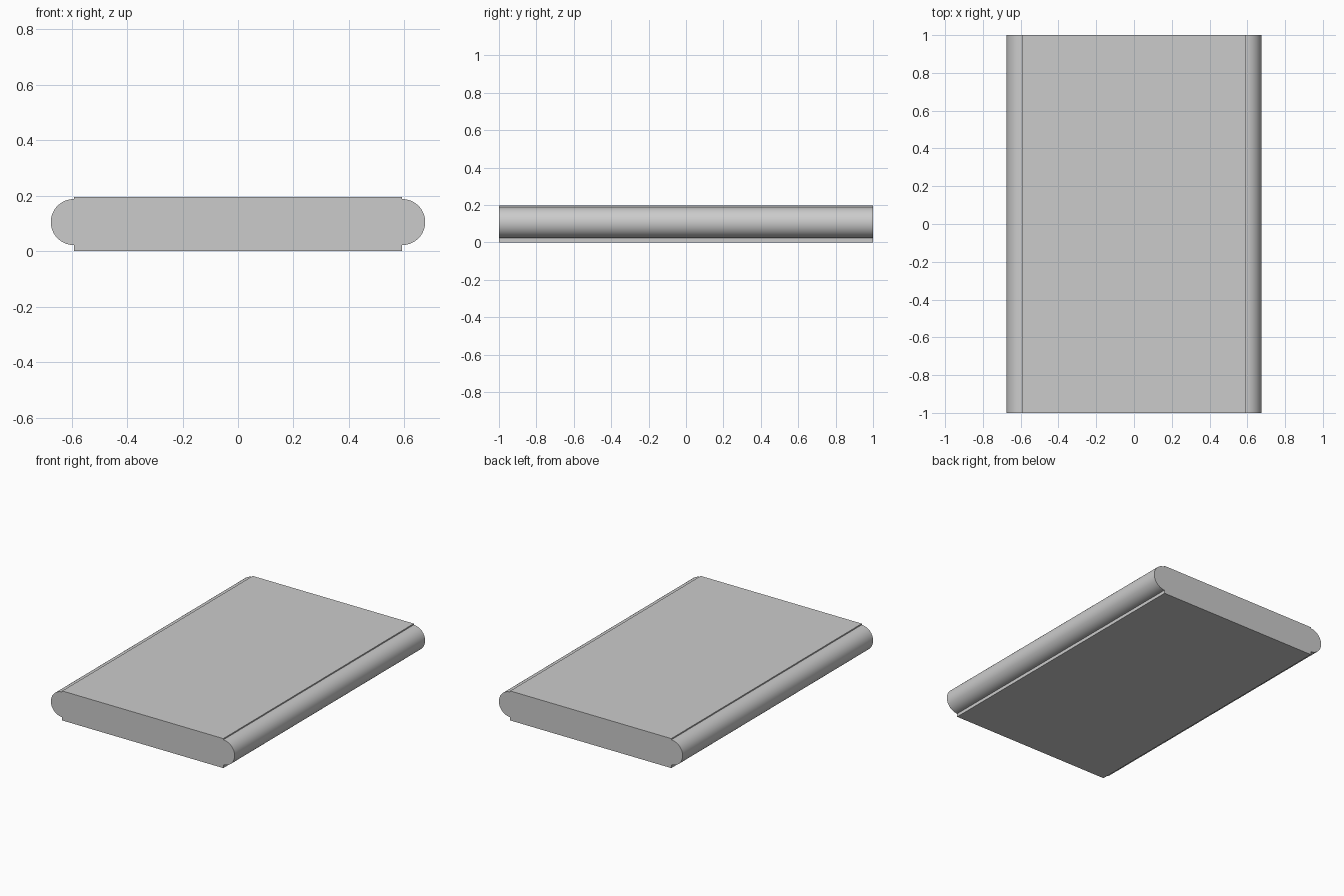
import bpy, bmesh, math

if "Cube" in bpy.data.objects:
    bpy.data.objects.remove(bpy.data.objects["Cube"])

HALF_W, HEIGHT, LENGTH = 0.592, 0.196, 2.0   # flat slab
R, CZ, SEGS = 0.083, 0.105, 32               # rounded side rails


def side(sign):
    # one side of the cross-section, bottom to top: slab corner, half round, slab corner
    pts = [(sign * HALF_W, 0)]
    for i in range(SEGS + 1):
        a = -math.pi / 2 + math.pi * i / SEGS
        pts.append((sign * (HALF_W + R * math.cos(a)), CZ + R * math.sin(a)))
    pts.append((sign * HALF_W, HEIGHT))
    return pts


# cross-section swept along y into one solid slab with rounded rails
profile = side(1) + side(-1)[::-1]
bm = bmesh.new()
face = bm.faces.new([bm.verts.new((x, -LENGTH / 2, z)) for x, z in profile])
ext = bmesh.ops.extrude_face_region(bm, geom=[face], use_keep_orig=True)
moved = [g for g in ext["geom"] if isinstance(g, bmesh.types.BMVert)]
bmesh.ops.translate(bm, verts=moved, vec=(0, LENGTH, 0))
bmesh.ops.recalc_face_normals(bm, faces=bm.faces)

mesh = bpy.data.meshes.new("rounded_slab")
bm.to_mesh(mesh)
bm.free()
slab = bpy.data.objects.new("rounded_slab", mesh)
bpy.context.collection.objects.link(slab)

# smooth rails, crisp edges
bpy.context.view_layer.objects.active = slab
slab.select_set(True)
bpy.ops.object.shade_smooth_by_angle(angle=math.radians(30))
